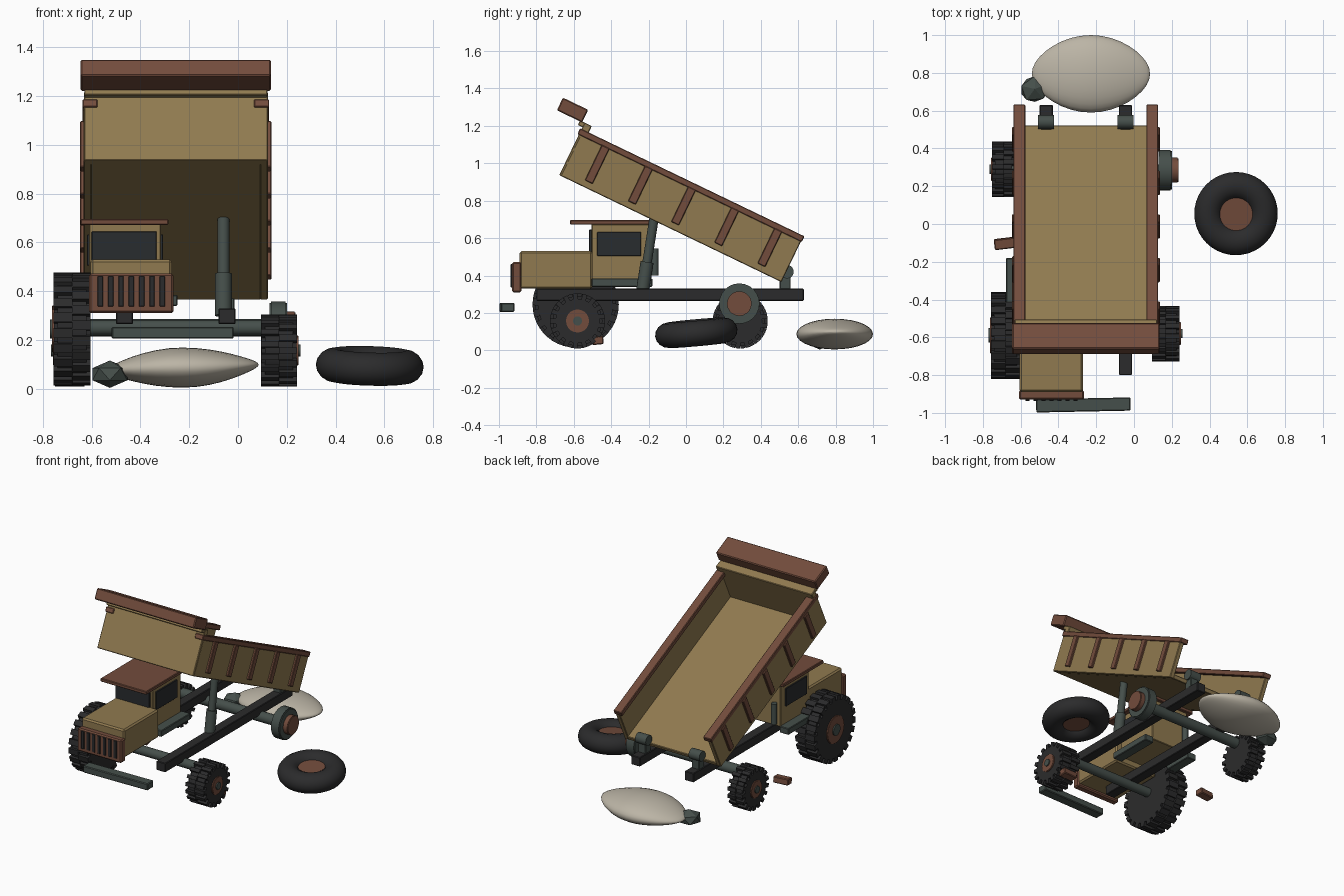
import bpy, bmesh, math
from mathutils import Matrix, Vector

cube = bpy.data.objects.get("Cube")
if cube:
    bpy.data.objects.remove(cube, do_unlink=True)


def material(name, r, g, b):
    m = bpy.data.materials.new(name)
    m.diffuse_color = (r, g, b, 1)
    m.use_nodes = True
    node = m.node_tree.nodes["Principled BSDF"]
    node.inputs["Base Color"].default_value = (r, g, b, 1)
    node.inputs["Roughness"].default_value = 0.8
    return m


TAN = material("tan paint", 0.28, 0.195, 0.08)
RUST = material("rust brown", 0.17, 0.072, 0.045)
STEEL = material("green steel", 0.06, 0.078, 0.07)
BLACK = material("dark rubber", 0.024, 0.024, 0.025)
GLASS = material("dark glass", 0.022, 0.025, 0.028)
CLOTH = material("sack cloth", 0.5, 0.46, 0.38)


def finish(name, bm, mat, matrix=Matrix(), smooth=False):
    mesh = bpy.data.meshes.new(name)
    bm.transform(matrix)
    bmesh.ops.recalc_face_normals(bm, faces=bm.faces)
    bm.to_mesh(mesh)
    bm.free()
    mesh.materials.append(mat)
    ob = bpy.data.objects.new(name, mesh)
    bpy.context.collection.objects.link(ob)
    if smooth:
        bpy.ops.object.select_all(action="DESELECT")
        ob.select_set(True)
        bpy.context.view_layer.objects.active = ob
        bpy.ops.object.shade_smooth_by_angle(angle=math.radians(35))
    return ob


def add_box(bm, size, place):
    bmesh.ops.create_cube(bm, size=1, matrix=place @ Matrix.Diagonal((*size, 1)))


def box(name, x, y, z, mat, bevel=0.004, matrix=Matrix()):
    """Box from (low, high) ranges on each axis."""
    bm = bmesh.new()
    spans = (x, y, z)
    add_box(bm, [b - a for a, b in spans],
            Matrix.Translation([(a + b) / 2 for a, b in spans]))
    if bevel:
        bmesh.ops.bevel(bm, geom=bm.edges[:], offset=bevel, segments=1, affect="EDGES")
    return finish(name, bm, mat, matrix)


def tube(name, start, end, radius, mat, sides=20, bevel=0.0):
    """Cylinder between two points."""
    start, end = Vector(start), Vector(end)
    axis = end - start
    bm = bmesh.new()
    bmesh.ops.create_cone(bm, cap_ends=True, segments=sides, radius1=radius,
                          radius2=radius, depth=axis.length)
    if bevel:
        rims = [e for e in bm.edges if abs(e.verts[0].co.z - e.verts[1].co.z) < 1e-5]
        bmesh.ops.bevel(bm, geom=rims, offset=bevel, segments=2, affect="EDGES")
    turn = axis.to_track_quat("Z", "Y").to_matrix().to_4x4()
    return finish(name, bm, mat, Matrix.Translation((start + end) / 2) @ turn, True)


def wheel(name, x, y, z, radius, width, lugs, side):
    """Lugged tyre with a hub on the outer side."""
    half = width / 2
    tube(name + "_tyre", (x - half, y, z), (x + half, y, z), radius - 0.014, BLACK, 32, 0.015)
    bm = bmesh.new()
    for i in range(lugs):
        for s in (-1, 1):
            angle = math.tau * (i + 0.25 * s) / lugs
            place = (Matrix.Translation((x + s * half * 0.5, y, z))
                     @ Matrix.Rotation(angle, 4, "X")
                     @ Matrix.Translation((0, 0, radius - 0.015)))
            add_box(bm, (half * 1.02, radius * 0.17, 0.03), place)
    finish(name + "_lugs", bm, BLACK)
    face = x + side * half
    tube(name + "_hub", (face - side * 0.03, y, z), (face + side * 0.008, y, z),
         radius * 0.42, RUST, 20, 0.003)
    tube(name + "_cap", (face, y, z), (face + side * 0.016, y, z), radius * 0.17, STEEL, 14)


# Chassis
MID = -0.255
for side, label in ((-1, "right"), (1, "left")):
    x = MID + side * 0.21
    box(f"{label}_rail", (x - 0.035, x + 0.035), (-0.8, 0.63), (0.265, 0.33), BLACK)
    tube(f"{label}_bed_hinge", (x - 0.042, 0.54, 0.42), (x + 0.042, 0.54, 0.42), 0.036, STEEL)
    box(f"{label}_hinge_bracket", (x - 0.03, x + 0.03), (0.5, 0.56), (0.32, 0.42), STEEL)
tube("front_axle", (-0.64, -0.58, 0.25), (0.13, -0.58, 0.25), 0.032, STEEL)
tube("rear_axle", (-0.66, 0.28, 0.25), (0.15, 0.28, 0.25), 0.036, STEEL)
tube("brake_drum", (0.13, 0.285, 0.25), (0.2, 0.285, 0.25), 0.108, STEEL, 24, 0.006)
tube("bare_hub", (0.19, 0.285, 0.25), (0.235, 0.285, 0.25), 0.066, RUST, 20, 0.004)
box("bumper", (-0.25, 0.25), (-0.035, 0.035), (-0.024, 0.024), STEEL, 0.005,
    Matrix.Translation((-0.268, -0.958, 0.23)) @ Matrix.Rotation(0.02, 4, "Z"))

# Wheels
wheel("large_front_wheel", -0.68, -0.59, 0.245, 0.23, 0.15, 22, -1)
wheel("small_front_wheel", 0.168, -0.58, 0.157, 0.147, 0.145, 17, 1)
wheel("rear_wheel", -0.69, 0.29, 0.157, 0.147, 0.12, 17, -1)

# Loose tyre lying on the ground
bm = bmesh.new()
rings = []
for i in range(40):
    turn = Matrix.Rotation(math.tau * i / 40, 3, "Z")
    rings.append([bm.verts.new(turn @ Vector((0.148 + 0.073 * math.cos(a), 0, 0.068 * math.sin(a))))
                  for a in (math.tau * j / 16 for j in range(16))])
for i, ring in enumerate(rings):
    after = rings[(i + 1) % len(rings)]
    for j in range(len(ring)):
        k = (j + 1) % len(ring)
        bm.faces.new((ring[j], after[j], after[k], ring[k]))
lying = Matrix.Translation((0.54, 0.055, 0.094)) @ Matrix.Rotation(0.09, 4, "X") @ Matrix.Rotation(0.03, 4, "Y")
finish("loose_tyre", bm, BLACK, lying, True)
tube("loose_tyre_hub", lying @ Vector((0, 0, -0.035)), lying @ Vector((0, 0, 0.035)), 0.108, RUST, 28)

# Cab and hood
box("cab", (-0.61, -0.315), (-0.505, -0.19), (0.375, 0.675), TAN)
box("hood", (-0.605, -0.27), (-0.89, -0.5), (0.33, 0.53), TAN, 0.01)
box("roof", (-0.645, -0.285), (-0.62, -0.17), (0.672, 0.696), RUST)
box("windshield", (-0.6, -0.333), (-0.518, -0.5), (0.525, 0.645), GLASS, 0.003)
for side, label in ((-1, "right"), (1, "left")):
    x = -0.4625 + side * 0.148
    box(f"{label}_window", (x - 0.008, x + 0.008), (-0.475, -0.24), (0.505, 0.632), GLASS, 0.002)
    x = -0.4625 + side * 0.18
    box(f"{label}_step", (x - 0.035, x + 0.035), (-0.505, -0.18), (0.34, 0.385), STEEL)
tube("exhaust", (-0.575, -0.166, 0.4), (-0.575, -0.166, 0.545), 0.02, STEEL, 12)

# Grille
box("grille", (-0.61, -0.265), (-0.93, -0.88), (0.31, 0.472), RUST, 0.008)
for i in range(7):
    x = -0.564 + 0.0423 * i
    box(f"grille_slot_{i + 1}", (x - 0.011, x + 0.011), (-0.937, -0.928), (0.337, 0.462), BLACK, 0.002)

# Tipped bed, laid out with its rear lower edge as the pivot
TIP = Matrix.Translation((0, 0.51, 0.365)) @ Matrix.Rotation(math.radians(-25.7), 4, "X")


def bed_part(name, x, along, up, mat, bevel=0.004):
    box(name, x, (-along[1], -along[0]), up, mat, bevel, TIP)


bed_part("bed_floor", (MID - 0.35, MID + 0.35), (0, 1.3), (0, 0.03), TAN)
bed_part("bed_front_wall", (MID - 0.377, MID + 0.377), (1.275, 1.318), (0, 0.312), TAN)
bed_part("bed_canopy", (MID - 0.39, MID + 0.39), (1.33, 1.48), (0.307, 0.382), RUST, 0.006)
bed_part("canopy_joint", (MID - 0.375, MID + 0.375), (1.28, 1.345), (0.285, 0.312), TAN)
for side, label in ((-1, "right"), (1, "left")):
    def span(a, b):
        return tuple(sorted((MID + side * a, MID + side * b)))
    bed_part(f"{label}_bed_side", span(0.345, 0.378), (0, 1.31), (0, 0.25), TAN)
    bed_part(f"{label}_bed_cap", span(0.32, 0.383), (-0.005, 1.326), (0.24, 0.274), RUST)
    for i in range(5):
        u = 0.136 + 0.256 * i
        bed_part(f"{label}_bed_rib_{i + 1}", span(0.37, 0.392), (u - 0.023, u + 0.023), (0.035, 0.245), RUST)

# Lifting ram
low, high = Vector((-0.06, -0.235, 0.3)), Vector((-0.06, -0.172, 0.7))
tube("ram_cylinder", low, low.lerp(high, 0.43), 0.035, STEEL, 16)
tube("ram_rod", low, high, 0.025, STEEL, 16)

# Broken chunks on the ground
for i, (place, angle) in enumerate((((-0.685, -0.103, 0.055), 0.12), ((0.165, -0.472, 0.053), 0.05))):
    box(f"loose_chunk_{i + 1}", (-0.055, 0.055), (-0.028, 0.028), (-0.022, 0.022), RUST, 0.005,
        Matrix.Translation(place) @ Matrix.Rotation(angle, 4, "Z") @ Matrix.Rotation(0.1, 4, "X"))

# Sack, flattened towards its pinched ends
bm = bmesh.new()
bmesh.ops.create_uvsphere(bm, u_segments=28, v_segments=18, radius=1,
                          matrix=Matrix.Rotation(math.pi / 2, 4, "Y"))
for v in bm.verts:
    x = v.co.x
    v.co.y *= 1 - 0.15 * x * x
    v.co.z *= 1 - 0.45 * x * x
    v.co.z += 0.15 * x * abs(x)
finish("sack", bm, CLOTH, Matrix.Translation((-0.228, 0.795, 0.087))
       @ Matrix.Diagonal((0.313, 0.205, 0.082, 1)), True)

# Knotted sack neck
bm = bmesh.new()
bmesh.ops.create_icosphere(bm, subdivisions=1, radius=1)
finish("sack_neck", bm, STEEL, Matrix.Translation((-0.525, 0.715, 0.06))
       @ Matrix.Rotation(0.35, 4, "Z") @ Matrix.Diagonal((0.085, 0.075, 0.056, 1)))
